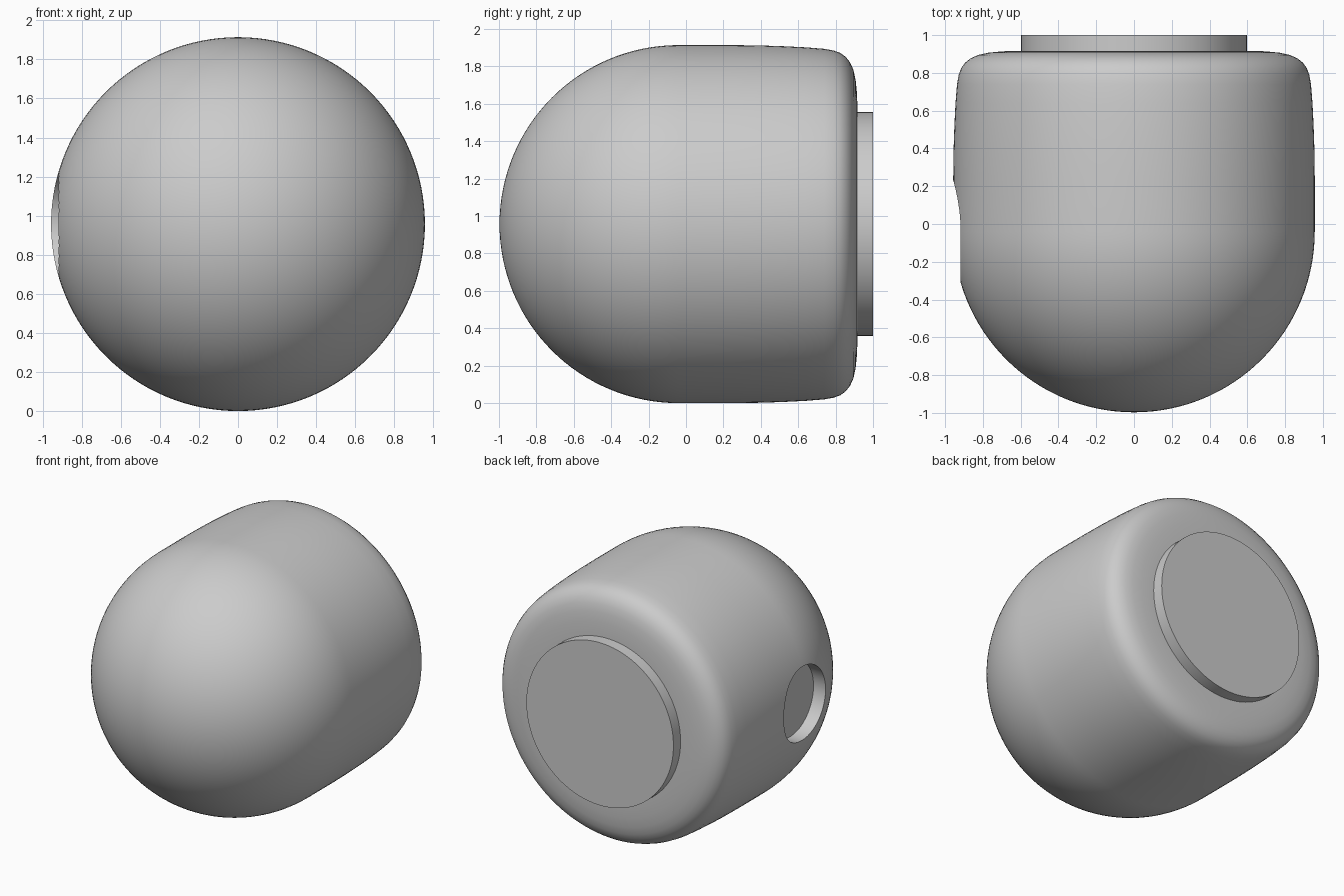
import bpy, bmesh, math
from mathutils import Matrix, Vector

cube = bpy.data.objects.get("Cube")
if cube:
    bpy.data.objects.remove(cube, do_unlink=True)

R = 0.957            # body radius, also the height of its axis
DOME_Y = -0.04       # centre of the rounded front
SEGMENTS = 128

grey = bpy.data.materials.new("plain_grey")
grey.use_nodes = True
colour = (0.6, 0.6, 0.6, 1)
grey.diffuse_color = colour
grey.node_tree.nodes["Principled BSDF"].inputs["Base Color"].default_value = colour


def make_object(name, bm):
    bmesh.ops.recalc_face_normals(bm, faces=bm.faces)
    mesh = bpy.data.meshes.new(name)
    bm.to_mesh(mesh)
    bm.free()
    mesh.materials.append(grey)
    obj = bpy.data.objects.new(name, mesh)
    bpy.context.collection.objects.link(obj)
    return obj


def lathe(name, profile):
    """Turn (radius, y) points around the lengthwise axis."""
    bm = bmesh.new()
    verts = [bm.verts.new((r, y, R)) for r, y in profile]
    edges = [bm.edges.new(pair) for pair in zip(verts, verts[1:])]
    bmesh.ops.spin(bm, geom=verts + edges, cent=(0, 0, R), axis=(0, 1, 0),
                   angle=math.tau, steps=SEGMENTS, use_duplicate=False)
    bmesh.ops.remove_doubles(bm, verts=bm.verts, dist=1e-4)
    return make_object(name, bm)


def cylinder(name, radius, start, end):
    """Round bar between two points."""
    start, end = Vector(start), Vector(end)
    axis = end - start
    turn = axis.to_track_quat('Z', 'Y').to_matrix().to_4x4()
    bm = bmesh.new()
    bmesh.ops.create_cone(bm, cap_ends=True, segments=SEGMENTS, radius1=radius,
                          radius2=radius, depth=axis.length,
                          matrix=Matrix.Translation((start + end) / 2) @ turn)
    return make_object(name, bm)


def activate(obj):
    bpy.ops.object.select_all(action='DESELECT')
    obj.select_set(True)
    bpy.context.view_layer.objects.active = obj


# Body: domed front, straight barrel, softly rounded back
dome = [(R * math.sin(a), DOME_Y - R * math.cos(a))
        for a in (math.pi / 2 * i / 32 for i in range(33))]
barrel = [(R, 0.1), (R, 0.25), (0.955, 0.4), (0.951, 0.52), (0.945, 0.64)]
shoulder = [(0.937, 0.74), (0.928, 0.79), (0.915, 0.825), (0.895, 0.853),
            (0.865, 0.877), (0.825, 0.895), (0.77, 0.907), (0.7, 0.914),
            (0.62, 0.917), (0.4, 0.917), (0, 0.917)]
body = lathe("body", dome + barrel + shoulder)

# Round recess in the right side
cutter = cylinder("recess_cutter", 0.27, (-0.82, DOME_Y, R), (-1.2, DOME_Y, R))
cutter.hide_render = True
cut = body.modifiers.new("recess", 'BOOLEAN')
cut.operation = 'DIFFERENCE'
cut.solver = 'EXACT'
cut.object = cutter
activate(body)
bpy.ops.object.modifier_apply(modifier=cut.name)
bpy.data.objects.remove(cutter, do_unlink=True)

# Flat disc on the back
back_disc = cylinder("back_disc", 0.598, (0, 0.9, R), (0, 1, R))

for part in (body, back_disc):
    activate(part)
    bpy.ops.object.shade_smooth_by_angle(angle=math.radians(35))
